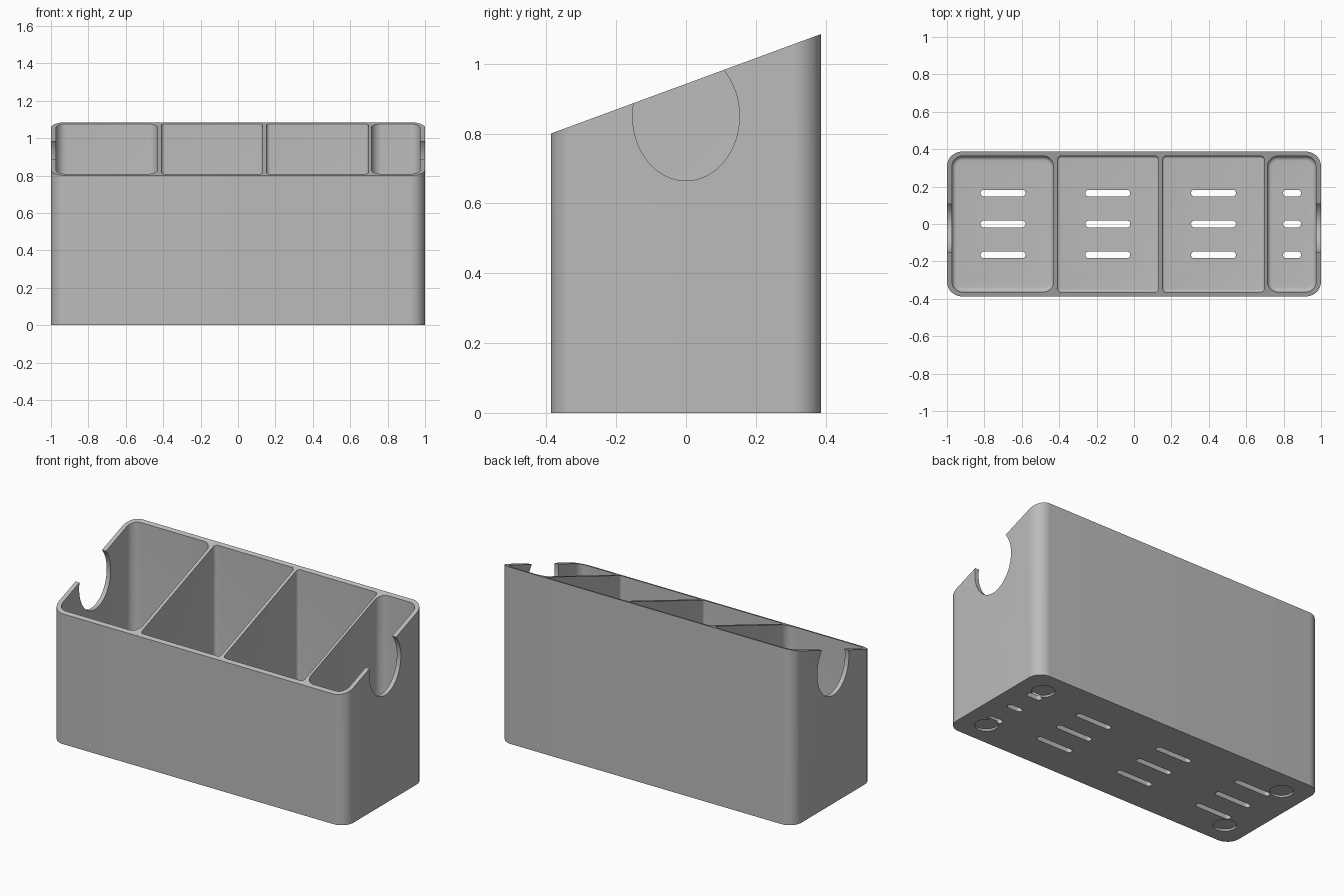
import bpy
import bmesh
from math import sin, cos, pi, radians

if "Cube" in bpy.data.objects:
    bpy.data.objects.remove(bpy.data.objects["Cube"], do_unlink=True)

HALF_DEPTH = 0.387
FLOOR = 0.03


def rim_height(y):
    return 0.80 + (y + HALF_DEPTH) * 0.285 / (2 * HALF_DEPTH)


def rounded_rect(x0, x1, y0, y1, r, steps=10):
    """Counter-clockwise outline of a rectangle with round corners."""
    corners = [(x1 - r, y1 - r), (x0 + r, y1 - r), (x0 + r, y0 + r), (x1 - r, y0 + r)]
    return [(cx + r * cos((k + i / steps) * pi / 2), cy + r * sin((k + i / steps) * pi / 2))
            for k, (cx, cy) in enumerate(corners) for i in range(steps + 1)]


def loft(name, rings):
    """Solid skinned through a stack of rings with equal point counts."""
    bm = bmesh.new()
    loops = [[bm.verts.new(p) for p in ring] for ring in rings]
    for a, b in zip(loops, loops[1:]):
        for i in range(len(a)):
            j = (i + 1) % len(a)
            bm.faces.new((a[i], a[j], b[j], b[i]))
    bm.faces.new(loops[0][::-1])
    bm.faces.new(loops[-1])
    bmesh.ops.recalc_face_normals(bm, faces=bm.faces)
    mesh = bpy.data.meshes.new(name)
    bm.to_mesh(mesh)
    bm.free()
    obj = bpy.data.objects.new(name, mesh)
    bpy.context.collection.objects.link(obj)
    return obj


def prism(name, outline, z0, z1):
    return loft(name, [[(x, y, z) for x, y in outline] for z in (z0, z1)])


def pocket(x0, x1, r, fillet):
    """Compartment cutter with rounded corners and a filleted floor."""
    y, rings, steps = 0.363, [], 6
    for i in range(steps + 1):
        a = i / steps * pi / 2
        d = fillet * (1 - sin(a))
        z = FLOOR + fillet * (1 - cos(a))
        rings.append([(px, py, z) for px, py in
                      rounded_rect(x0 + d, x1 - d, d - y, y - d, r - d)])
    rings.append([(px, py, 1.3) for px, py in rounded_rect(x0, x1, -y, y, r)])
    return loft("compartment_cutter", rings)


# Outer shell with a rim sloping up to the back
outline = rounded_rect(-1, 1, -HALF_DEPTH, HALF_DEPTH, 0.08, 14)
organizer = loft("organizer_box", [[(x, y, 0) for x, y in outline],
                                   [(x, y, rim_height(y)) for x, y in outline]])

# Four compartments: left edge, right edge, corner radius, floor fillet
cutters = [pocket(*c) for c in ((-0.973, -0.43, 0.055, 0.024), (-0.41, 0.132, 0.02, 0.012),
                                (0.152, 0.697, 0.02, 0.012), (0.713, 0.973, 0.055, 0.024))]

# Drain slots, three per compartment
for cx, half in ((-0.70, 0.12), (-0.14, 0.12), (0.425, 0.12), (0.845, 0.048)):
    for cy in (-0.165, 0, 0.165):
        slot = rounded_rect(cx - half, cx + half, cy - 0.018, cy + 0.018, 0.0179, 6)
        cutters.append(prism("slot_cutter", slot, -0.1, 0.1))

for side in (-1, 1):
    # Oval grip notch in each end wall
    oval = [(0.153 * cos(i * pi / 32), 0.85 + 0.185 * sin(i * pi / 32)) for i in range(64)]
    cutters.append(loft("notch_cutter", [[(side * x, y, z) for y, z in oval]
                                         for x in (0.94, 1.1)]))
    # Shallow round foot recesses underneath
    for end in (-1, 1):
        disc = [(side * 0.845 + 0.064 * cos(i * pi / 20), end * 0.24 + 0.064 * sin(i * pi / 20))
                for i in range(40)]
        cutters.append(prism("foot_recess_cutter", disc, -0.05, 0.012))

# Carve everything out of the shell
bpy.context.view_layer.objects.active = organizer
for cutter in cutters:
    cutter.hide_render = True
    cut = organizer.modifiers.new("cut", "BOOLEAN")
    cut.operation = "DIFFERENCE"
    cut.solver = "EXACT"
    cut.object = cutter
    bpy.ops.object.modifier_apply(modifier=cut.name)
    bpy.data.objects.remove(cutter, do_unlink=True)

# Plain grey plastic
grey = bpy.data.materials.new("plain_grey")
grey.use_nodes = True
grey.diffuse_color = (0.5, 0.5, 0.5, 1)
grey.node_tree.nodes["Principled BSDF"].inputs["Base Color"].default_value = (0.5, 0.5, 0.5, 1)
organizer.data.materials.clear()
organizer.data.materials.append(grey)

bpy.ops.object.select_all(action="DESELECT")
organizer.select_set(True)
bpy.ops.object.shade_smooth_by_angle(angle=radians(30))
